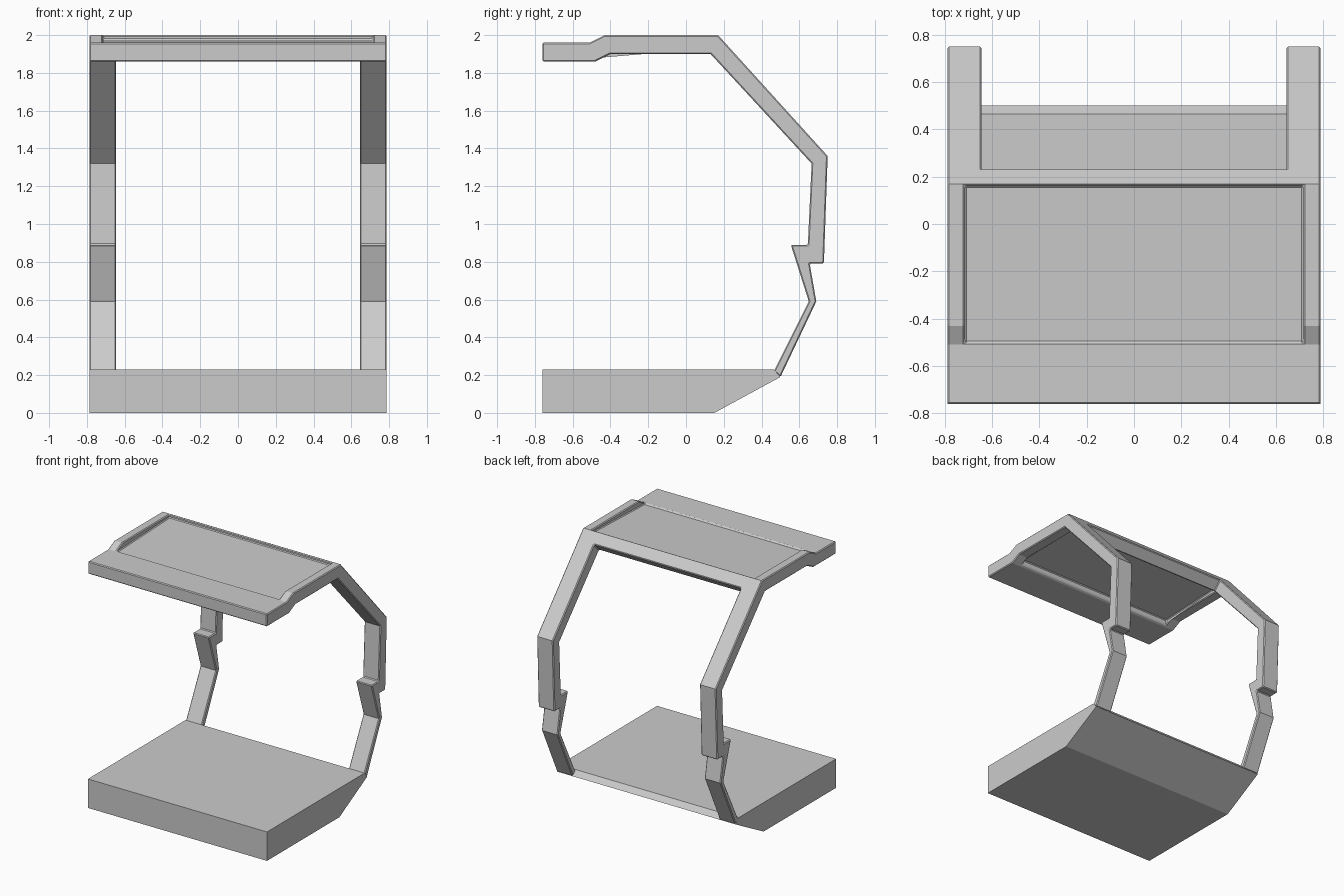
import bpy
import bmesh

cube = bpy.data.objects.get("Cube")
if cube:
    bpy.data.objects.remove(cube, do_unlink=True)

HALF = 0.787
GREY = (0.6, 0.6, 0.6, 1.0)

grey = bpy.data.materials.new("plain grey")
grey.use_nodes = True
grey.diffuse_color = GREY
grey.node_tree.nodes["Principled BSDF"].inputs["Base Color"].default_value = GREY


def extrude_profile(name, profile, half_width):
    """Extrude a (y, z) outline symmetrically along x."""
    bm = bmesh.new()
    face = bm.faces.new([bm.verts.new((-half_width, y, z)) for y, z in profile])
    side = bmesh.ops.extrude_face_region(bm, geom=[face])["geom"]
    moved = [v for v in side if isinstance(v, bmesh.types.BMVert)]
    bmesh.ops.translate(bm, verts=moved, vec=(2 * half_width, 0, 0))
    bmesh.ops.recalc_face_normals(bm, faces=bm.faces)
    mesh = bpy.data.meshes.new(name)
    bm.to_mesh(mesh)
    bm.free()
    mesh.materials.append(grey)
    obj = bpy.data.objects.new(name, mesh)
    bpy.context.collection.objects.link(obj)
    return obj


def cut(obj, profile, half_width):
    """Subtract an extruded outline and bake the result."""
    cutter = extrude_profile("cutter", profile, half_width)
    cutter.hide_render = True
    mod = obj.modifiers.new("cut", "BOOLEAN")
    mod.object = cutter
    mod.operation = "DIFFERENCE"
    mod.solver = "EXACT"
    graph = bpy.context.evaluated_depsgraph_get()
    baked = bpy.data.meshes.new_from_object(obj.evaluated_get(graph))
    obj.modifiers.clear()
    obj.data = baked
    bpy.data.objects.remove(cutter, do_unlink=True)


# Wedge-backed base slab
extrude_profile("base", [(-0.76, 0), (0.15, 0), (0.5, 0.19), (0.465, 0.23), (-0.76, 0.23)], HALF)

# Roof and rear pillars share one side outline
outer = [(-0.76, 1.96), (-0.51, 1.96), (-0.43, 2.0), (0.17, 2.0), (0.75, 1.36),
         (0.73, 0.79), (0.655, 0.79), (0.69, 0.59), (0.5, 0.19)]
inner = [(0.465, 0.22), (0.65, 0.59), (0.555, 0.89), (0.645, 0.89), (0.665, 1.32),
         (0.13, 1.9), (-0.4, 1.9), (-0.48, 1.86), (-0.76, 1.86)]
frame = extrude_profile("roof_frame", outer + inner, HALF)

# Rear opening between the pillars
cut(frame, [(0.1, 1.795), (0.34, 2.035), (1, 2.03), (1, 0), (0.4, 0)], 0.645)

# Sunken roof panel, above and below
cut(frame, [(-0.5, 1.952), (0.16, 1.975), (0.16, 2.1), (-0.5, 2.1)], 0.715)
cut(frame, [(-0.46, 1.91), (0.12, 1.935), (0.12, 1.8), (-0.46, 1.8)], 0.7)

# Narrow chamfer on the square edges
bevel = frame.modifiers.new("chamfer", "BEVEL")
bevel.width = 0.007
bevel.segments = 1
bevel.limit_method = "ANGLE"
bevel.angle_limit = 1.05
